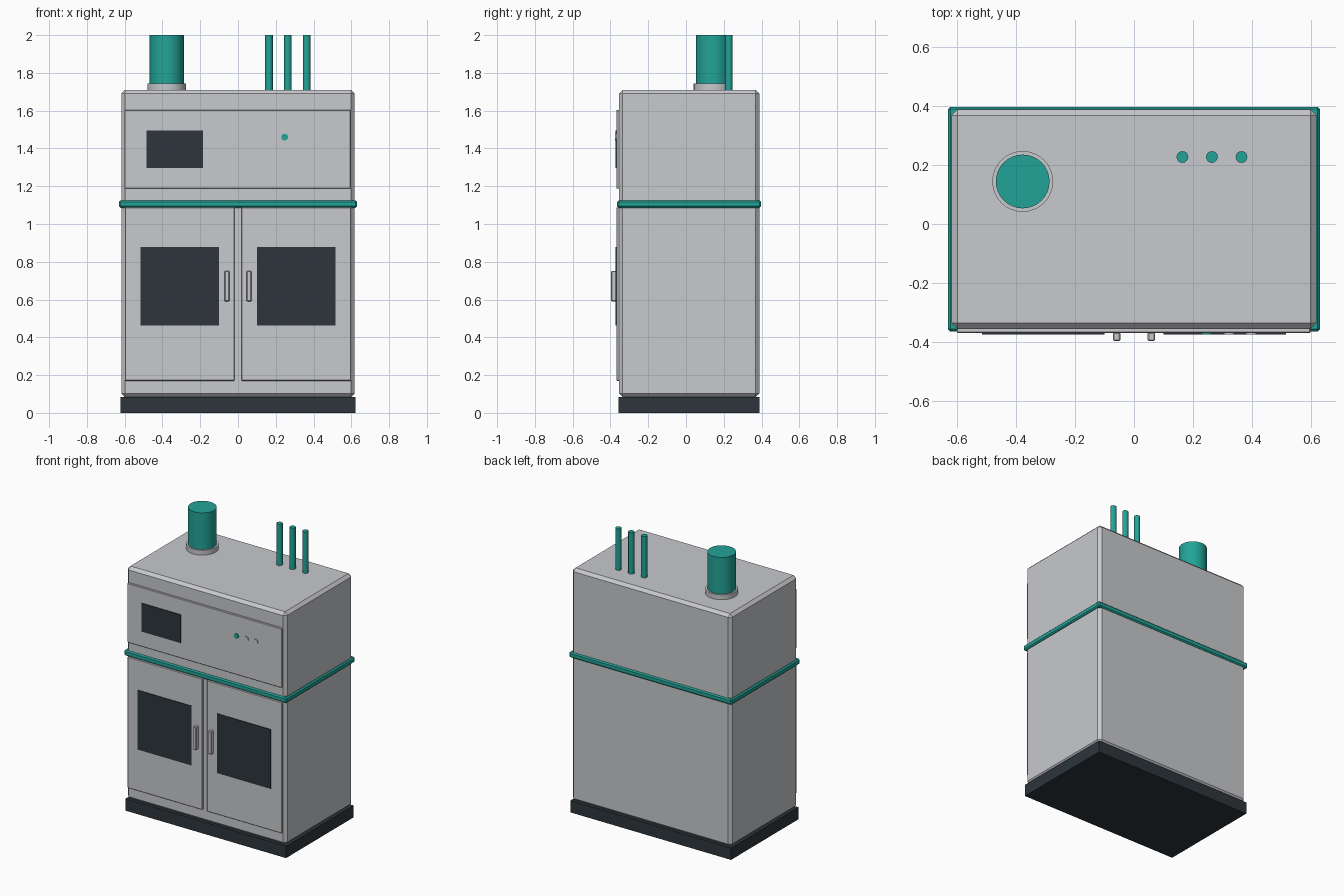
import bpy, math

if "Cube" in bpy.data.objects:
    bpy.data.objects.remove(bpy.data.objects["Cube"])


def material(name, rgb):
    m = bpy.data.materials.new(name)
    m.diffuse_color = (*rgb, 1)
    m.use_nodes = True
    m.node_tree.nodes["Principled BSDF"].inputs["Base Color"].default_value = m.diffuse_color
    return m


GREY = material("light_grey", (0.58, 0.585, 0.61))
TEAL = material("teal", (0.016, 0.37, 0.31))
DARK = material("dark_slate", (0.026, 0.036, 0.044))


def box(name, x, y, z, mat, bevel=0.0):
    """Box from (min, max) ranges, with an optional chamfer."""
    bpy.ops.mesh.primitive_cube_add(size=1, location=[sum(r) / 2 for r in (x, y, z)])
    o = bpy.context.object
    o.name = name
    o.scale = [r[1] - r[0] for r in (x, y, z)]
    bpy.ops.object.transform_apply(location=False, rotation=False, scale=True)
    o.data.materials.append(mat)
    if bevel:
        b = o.modifiers.new("chamfer", 'BEVEL')
        b.width = bevel
        b.segments = 1
    return o


def cylinder(name, centre, radius, depth, mat, sides=32, rot=(0, 0, 0)):
    bpy.ops.mesh.primitive_cylinder_add(vertices=sides, radius=radius, depth=depth,
                                        location=centre, rotation=rot)
    o = bpy.context.object
    o.name = name
    o.data.materials.append(mat)
    bpy.ops.object.shade_smooth_by_angle(angle=math.radians(35))
    return o


# Cabinet shell, plinth and trim band
box("plinth", (-0.622, 0.622), (-0.357, 0.39), (0, 0.083), DARK)
box("cabinet_body", (-0.618, 0.618), (-0.355, 0.388), (0.083, 1.71), GREY, 0.02)
box("trim_band", (-0.63, 0.63), (-0.364, 0.397), (1.086, 1.125), TEAL, 0.008)

# Control panel with screen and indicator buttons
box("control_panel", (-0.60, 0.597), (-0.369, -0.35), (1.188, 1.603), GREY, 0.003)
box("screen", (-0.485, -0.185), (-0.374, -0.367), (1.296, 1.494), DARK)
for i, (x, mat) in enumerate(((0.247, TEAL), (0.323, GREY), (0.397, GREY))):
    cylinder(f"button_{i + 1}", (x, -0.3705, 1.46), 0.018, 0.009, mat, 16,
             (math.pi / 2, 0, 0))

# Mirrored doors, windows and handles
for side, s in (("left", -1), ("right", 1)):
    def span(a, b):
        return tuple(sorted((s * a, s * b)))
    box(f"door_{side}", span(0.018, 0.598), (-0.369, -0.35), (0.17, 1.088), GREY, 0.003)
    box(f"door_window_{side}", span(0.10, 0.515), (-0.374, -0.367), (0.462, 0.877), DARK)
    box(f"door_handle_{side}", span(0.046, 0.071), (-0.397, -0.367), (0.59, 0.752), GREY, 0.004)

# Exhaust duct and its collar
cylinder("duct_collar", (-0.377, 0.144, 1.722), 0.103, 0.044, GREY)
cylinder("exhaust_duct", (-0.377, 0.144, 1.85), 0.091, 0.30, TEAL)

# Supply pipes
for i, x in enumerate((0.164, 0.264, 0.364)):
    cylinder(f"supply_pipe_{i + 1}", (x, 0.227, 1.85), 0.02, 0.30, TEAL, 12)
